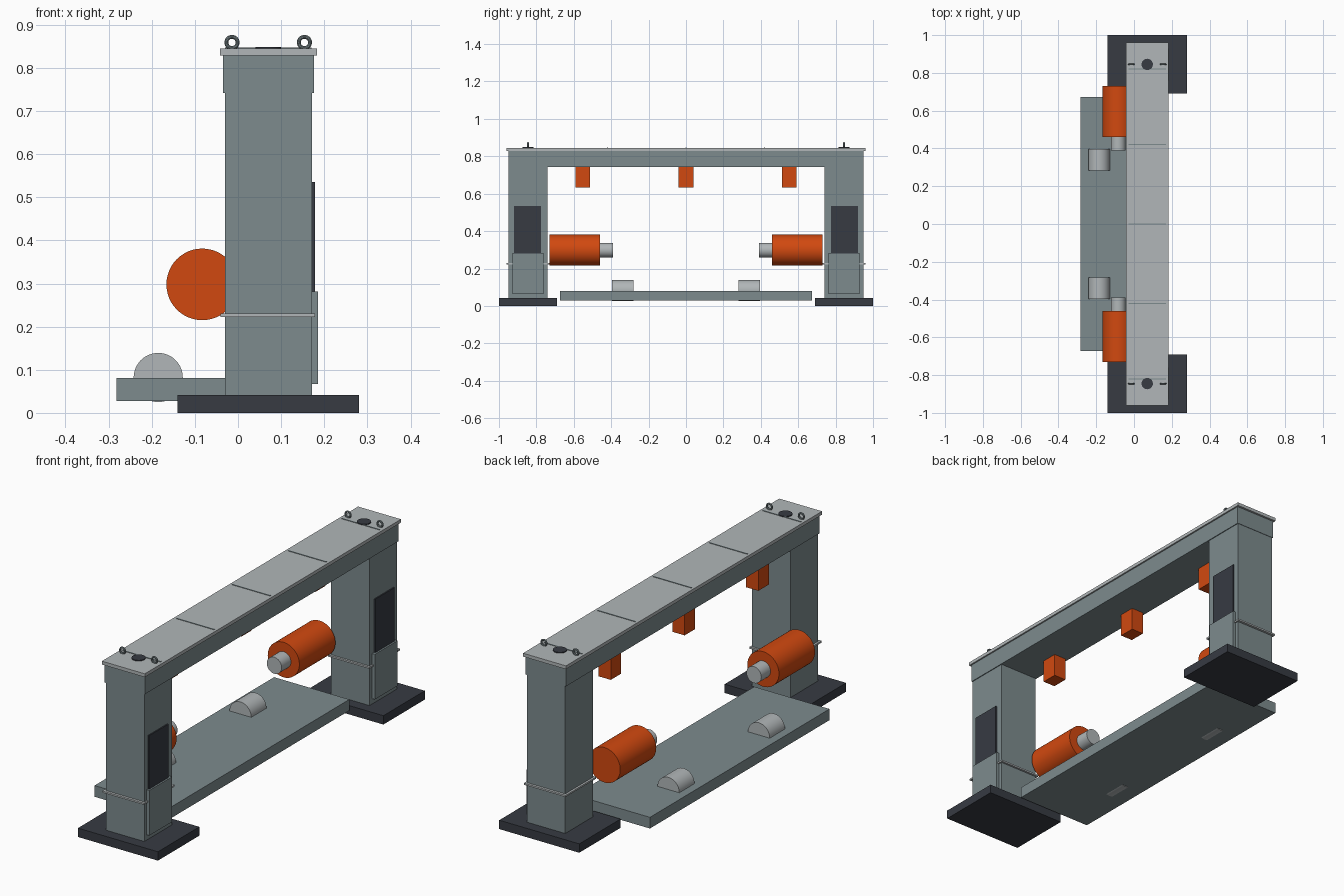
import bpy
import math

cube = bpy.data.objects.get("Cube")
if cube:
    bpy.data.objects.remove(cube, do_unlink=True)


def material(name, rgb):
    m = bpy.data.materials.new(name)
    m.use_nodes = True
    color = (*rgb, 1)
    m.diffuse_color = color
    m.node_tree.nodes["Principled BSDF"].inputs["Base Color"].default_value = color
    return m


BODY = material("grey green paint", (0.205, 0.258, 0.27))
LIGHT = material("light grey metal", (0.44, 0.47, 0.48))
DARK = material("charcoal", (0.038, 0.043, 0.055))
ORANGE = material("orange paint", (0.64, 0.066, 0.005))


def finish(name, mat, smooth=False):
    ob = bpy.context.object
    ob.name = name
    ob.data.materials.append(mat)
    if smooth:
        bpy.ops.object.shade_smooth_by_angle(angle=math.radians(35))
    return ob


def box(name, mat, x, y, z):
    """Box from (min, max) pairs on each axis."""
    bpy.ops.mesh.primitive_cube_add(size=1)
    ob = finish(name, mat)
    ob.location = [(a + b) / 2 for a, b in (x, y, z)]
    ob.scale = [abs(b - a) for a, b in (x, y, z)]
    return ob


def roller(name, mat, x, z, r, y):
    """Cylinder lying along y."""
    bpy.ops.mesh.primitive_cylinder_add(
        vertices=48, radius=r, depth=abs(y[1] - y[0]),
        location=(x, (y[0] + y[1]) / 2, z), rotation=(math.pi / 2, 0, 0))
    return finish(name, mat, True)


# Crossbeam and its cover
box("crossbeam", BODY, (-0.035, 0.176), (-0.95, 0.95), (0.742, 0.83))
box("beam_cover", LIGHT, (-0.042, 0.183), (-0.96, 0.96), (0.829, 0.845))
for y in (-0.82, -0.42, 0, 0.42, 0.82):
    box("cover_seam", BODY, (-0.03, 0.17), (y - 0.003, y + 0.003), (0.844, 0.847))

# Sensors hanging under the beam
for y in (-0.553, 0, 0.553):
    box("sensor", ORANGE, (-0.02, 0.044), (y - 0.039, y + 0.039), (0.632, 0.745))

# Low platform between the columns
box("platform", BODY, (-0.282, 0.113), (-0.673, 0.673), (0.028, 0.081))

# Parts repeated at both ends
for side, s in (("front", -1), ("back", 1)):
    def span(a, b):
        return (s * a, s * b)

    box(side + "_foot", DARK, (-0.14, 0.28), span(0.69, 1.0), (0, 0.042))
    box(side + "_column", BODY, (-0.03, 0.172), span(0.74, 0.948), (0.04, 0.75))
    box(side + "_column_band", LIGHT, (-0.04, 0.179), span(0.73, 0.96), (0.222, 0.23))
    box(side + "_control_panel", DARK, (0.17, 0.178), span(0.775, 0.92), (0.19, 0.535))
    box(side + "_access_plate", BODY, (0.17, 0.186), span(0.76, 0.93), (0.067, 0.281))

    # Motor with its shaft, and the support roller set in the platform
    roller(side + "_motor", ORANGE, -0.083, 0.298, 0.083, span(0.46, 0.73))
    roller(side + "_motor_shaft", LIGHT, -0.083, 0.298, 0.039, span(0.39, 0.47))
    roller(side + "_support_roller", LIGHT, -0.185, 0.082, 0.057, span(0.282, 0.396))

    # Cover plug and lifting eyes
    bpy.ops.mesh.primitive_cylinder_add(vertices=32, radius=0.03, depth=0.006,
                                        location=(0.07, s * 0.845, 0.846))
    finish(side + "_cover_plug", DARK, True)
    for x in (-0.014, 0.154):
        bpy.ops.mesh.primitive_torus_add(
            major_radius=0.013, minor_radius=0.0045, major_segments=28, minor_segments=10,
            location=(x, s * 0.845, 0.859), rotation=(math.pi / 2, 0, 0))
        finish(side + "_lifting_eye", BODY, True)
